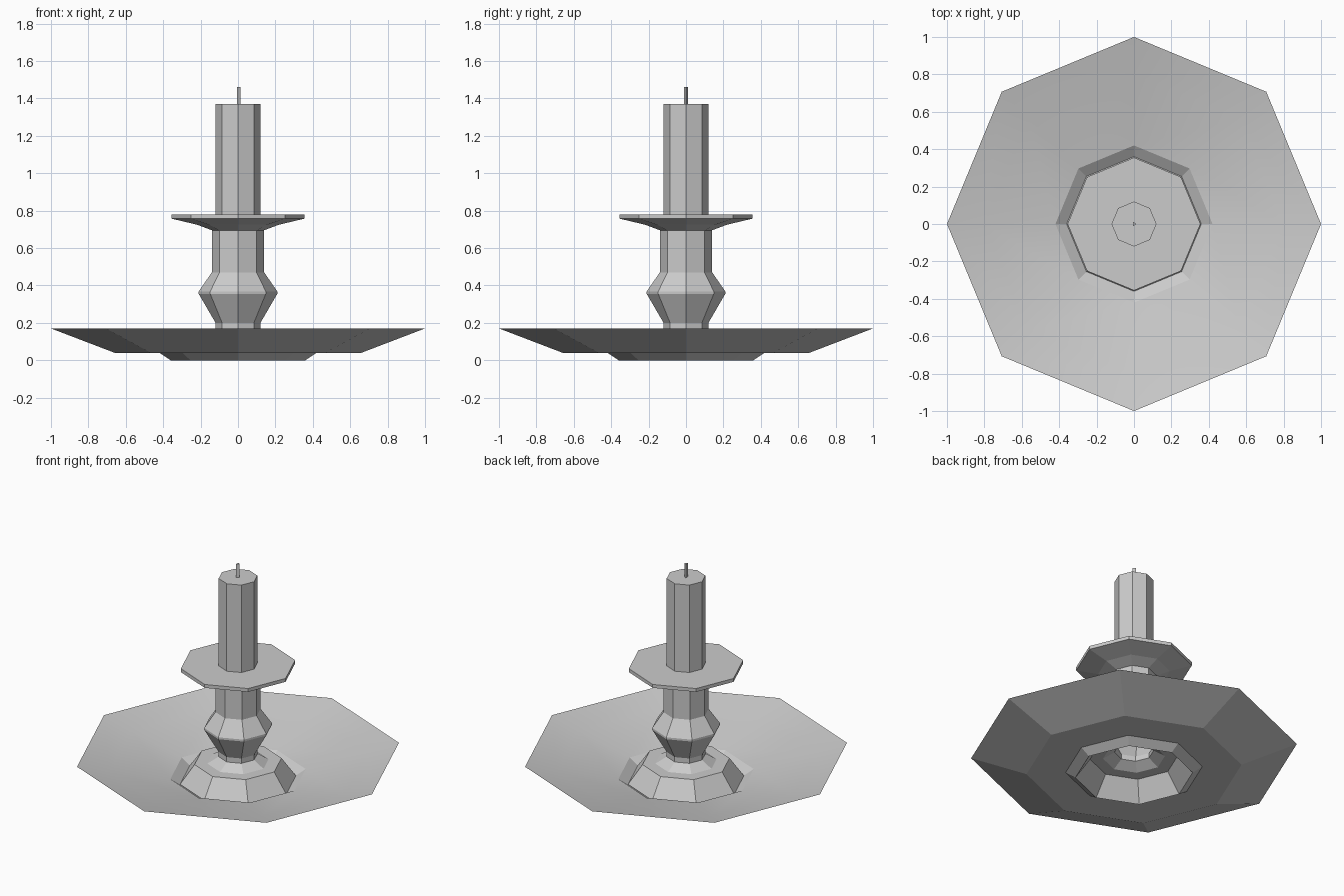
import bpy
import bmesh
from math import cos, sin, pi

cube = bpy.data.objects.get("Cube")
if cube:
    bpy.data.objects.remove(cube, do_unlink=True)

# One plain grey for everything
GREY = (0.6, 0.6, 0.6, 1.0)
grey = bpy.data.materials.new("plain_grey")
grey.use_nodes = True
grey.diffuse_color = GREY
grey.node_tree.nodes["Principled BSDF"].inputs["Base Color"].default_value = GREY


def lathe(name, profile, sides=8, cap=False, smooth=False):
    """Spin (radius, height) points round z; upward profiles face outward."""
    bm = bmesh.new()
    rings = [[bm.verts.new((r * cos(2 * pi * k / sides), r * sin(2 * pi * k / sides), z))
              for k in range(sides)] for r, z in profile]
    for low, high in zip(rings, rings[1:]):
        for k in range(sides):
            n = (k + 1) % sides
            bm.faces.new((low[k], low[n], high[n], high[k]))
    if cap:
        bm.faces.new(rings[-1])
    for face in bm.faces:
        face.smooth = smooth
    mesh = bpy.data.meshes.new(name)
    bm.to_mesh(mesh)
    bm.free()
    mesh.materials.append(grey)
    obj = bpy.data.objects.new(name, mesh)
    bpy.context.collection.objects.link(obj)
    return obj


# Wide dish: faceted underside and smooth, shallower inside
lathe("dish_underside", [(0.42, 0.04), (0.66, 0.04), (1, 0.17)])
lathe("dish_inside", [(1, 0.17), (0.8, 0.12), (0.42, 0.04)], smooth=True)

# Hollow foot: groove round the middle of the dish, then a raised step
lathe("foot", [(0.42, 0.04), (0.36, 0), (0.27, 0.126), (0.19, 0.126), (0.12, 0.167)])

# Stem with a knop
lathe("stem", [(0.12, 0.167), (0.12, 0.2), (0.21, 0.355), (0.21, 0.368),
               (0.14, 0.47), (0.14, 0.695)])

# Drip plate, candle and three-sided wick
lathe("drip_plate", [(0.14, 0.695), (0.22, 0.725), (0.355, 0.757), (0.355, 0.78)], cap=True)
lathe("candle", [(0.12, 0.78), (0.12, 1.37)], cap=True)
lathe("wick", [(0.013, 1.37), (0.013, 1.46)], sides=3, cap=True)
